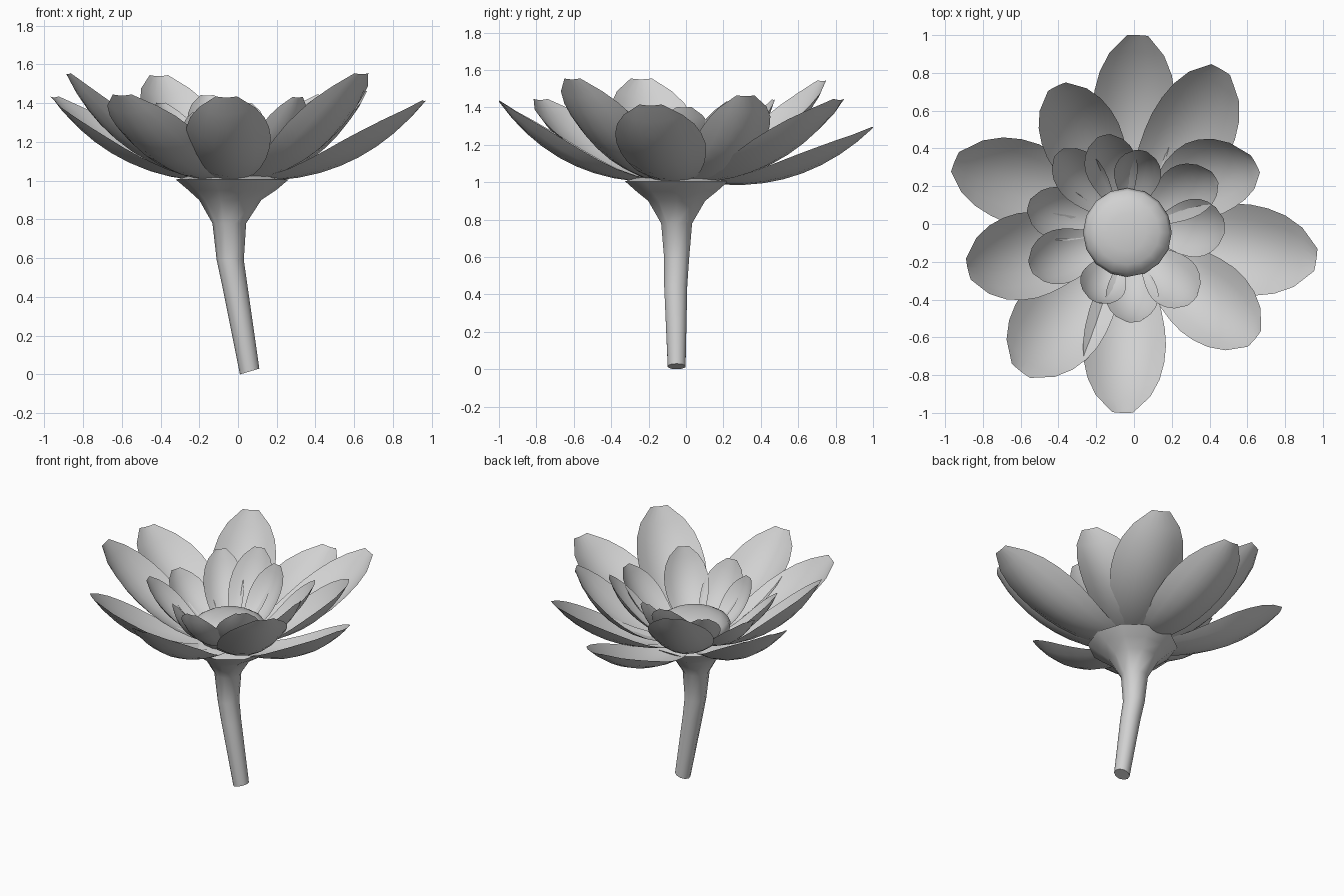
import bpy, bmesh, math
from mathutils import Vector

cube = bpy.data.objects.get("Cube")
if cube:
    bpy.data.objects.remove(cube)

grey = bpy.data.materials.new("Pale grey")
grey.use_nodes = True
colour = (0.64, 0.64, 0.64, 1)
grey.diffuse_color = colour
grey.node_tree.nodes["Principled BSDF"].inputs["Base Color"].default_value = colour

CENTRE = Vector((-0.035, -0.045, 0))


def finish(name, bm):
    mesh = bpy.data.meshes.new(name)
    bm.to_mesh(mesh)
    bm.free()
    mesh.materials.append(grey)
    obj = bpy.data.objects.new(name, mesh)
    bpy.context.collection.objects.link(obj)
    bpy.ops.object.select_all(action='DESELECT')
    obj.select_set(True)
    bpy.context.view_layer.objects.active = obj
    bpy.ops.object.shade_smooth_by_angle(angle=math.radians(80))
    return obj


def tube(name, rings, sides):
    """Skin a stack of rings given as x, y, z, radius, tilt."""
    bm = bmesh.new()
    loops = []
    for x, y, z, r, tilt in rings:
        loop = []
        for i in range(sides):
            a = math.tau * i / sides
            dx = r * math.cos(a)
            loop.append(bm.verts.new((x + dx, y + r * math.sin(a), z + tilt * dx)))
        loops.append(loop)
    for low, high in zip(loops, loops[1:]):
        for i in range(sides):
            j = (i + 1) % sides
            bm.faces.new((low[i], low[j], high[j], high[i]))
    bm.faces.new(loops[0][::-1])
    bm.faces.new(loops[-1])
    return finish(name, bm)


# Relative half width from base to blunt tip
OUTLINE = [0.4, 0.56, 0.73, 0.87, 0.96, 1.0, 0.97, 0.87, 0.66, 0.25]


def petal(name, tip, half_width, sway, base_radius, base_z, bow, cup):
    """Cupped sheet that sags below the line from base to tip."""
    tip = Vector(tip)
    out = tip - CENTRE
    out.z = 0
    out.normalize()
    base = CENTRE + out * base_radius
    base.z = base_z
    side = Vector((-out.y, out.x, 0))
    inward = (tip - base).normalized().cross(side).normalized()
    bm = bmesh.new()
    rows = []
    for k, w in enumerate(OUTLINE):
        t = k / (len(OUTLINE) - 1)
        arch = 4 * t * (1 - t)
        mid = base.lerp(tip, t) + arch * (side * sway - inward * bow)
        row = []
        for i in range(7):
            s = (i - 3) / 3
            lift = cup * w * w * s * s
            row.append(bm.verts.new(mid + side * (s * w * half_width) + inward * lift))
        rows.append(row)
    for a, b in zip(rows, rows[1:]):
        for i in range(6):
            bm.faces.new((b[i], b[i + 1], a[i + 1], a[i]))
    return finish(name, bm)


# Bent stem flaring into the cup under the petals
tube("stem", [
    (0.06, -0.05, 0.015, 0.05, 0.3),
    (-0.015, -0.055, 0.45, 0.065, 0),
    (-0.04, -0.05, 0.59, 0.07, 0),
    (-0.045, -0.05, 0.78, 0.087, 0),
    (-0.04, -0.05, 0.9, 0.16, 0),
    (-0.03, -0.05, 0.95, 0.225, 0),
    (-0.03, -0.05, 1.005, 0.29, 0),
    (-0.03, -0.05, 1.025, 0.22, 0),
], 10)

# Rounded seed head
head = [(1.0, 0.17), (1.06, 0.22), (1.11, 0.235), (1.145, 0.22),
        (1.175, 0.17), (1.19, 0.1), (1.195, 0.03)]
tube("seed_head", [(CENTRE.x, CENTRE.y, z, r, 0) for z, r in head], 16)

# Wide outer petals: tip, half width, sideways sway
outer = [
    ((0.02, 1.0, 1.29), 0.22, 0), ((0.46, 0.82, 1.44), 0.23, -0.03),
    ((0.645, 0.32, 1.46), 0.21, 0.06), ((0.965, -0.19, 1.41), 0.24, 0),
    ((0.64, -0.61, 1.55), 0.22, 0), ((-0.06, -1.0, 1.43), 0.22, 0),
    ((-0.6, -0.78, 1.44), 0.245, 0), ((-0.88, -0.24, 1.55), 0.23, 0),
    ((-0.95, 0.33, 1.43), 0.225, -0.03), ((-0.41, 0.73, 1.54), 0.21, 0),
]
for n, (tip, width, sway) in enumerate(outer, 1):
    petal(f"outer_petal_{n}", tip, width, sway, 0.12, 1.0, 0.12, 0.1)

# Small inner petals
inner = [
    ((0.04, 0.39, 1.4), 0.125, 0), ((-0.16, 0.47, 1.44), 0.14, 0),
    ((-0.4, 0.38, 1.4), 0.13, 0), ((-0.56, 0.1, 1.32), 0.14, 0),
    ((-0.55, -0.23, 1.38), 0.145, 0), ((-0.21, -0.41, 1.35), 0.125, 0),
    ((0.0, -0.52, 1.38), 0.14, 0), ((0.31, -0.41, 1.43), 0.145, 0),
    ((0.48, -0.01, 1.4), 0.155, 0), ((0.43, 0.25, 1.43), 0.145, 0.02),
]
for n, (tip, width, sway) in enumerate(inner, 1):
    petal(f"inner_petal_{n}", tip, width, sway, 0.14, 1.03, 0.07, 0.06)
